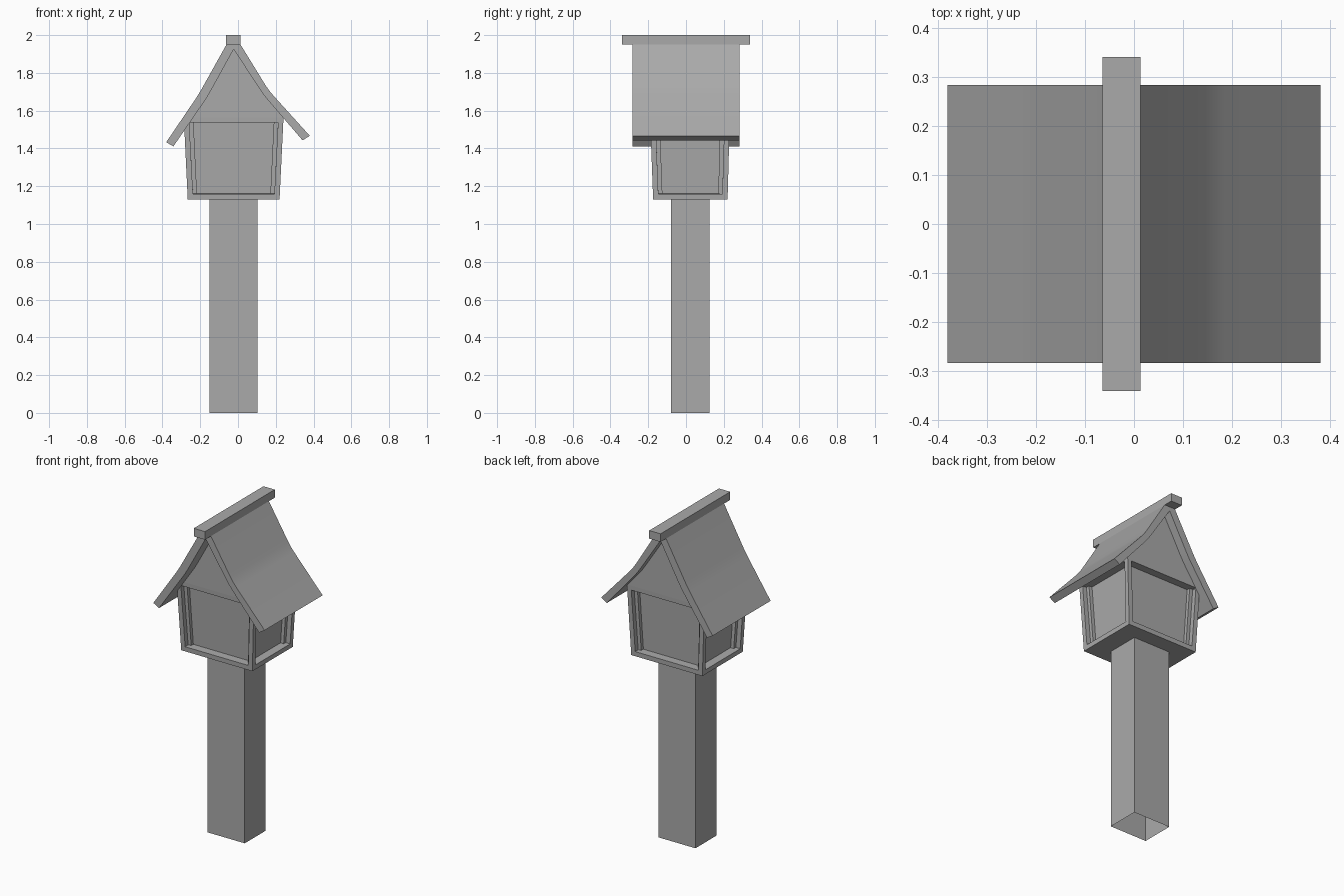
import bpy, bmesh, math
from mathutils import Vector

if "Cube" in bpy.data.objects:
    bpy.data.objects.remove(bpy.data.objects["Cube"], do_unlink=True)

grey = bpy.data.materials.new("plain_grey")
grey.use_nodes = True
colour = (0.4, 0.4, 0.4, 1)
grey.diffuse_color = colour
grey.node_tree.nodes["Principled BSDF"].inputs["Base Color"].default_value = colour


def finish(name, bm, smooth=False):
    bmesh.ops.recalc_face_normals(bm, faces=bm.faces)
    mesh = bpy.data.meshes.new(name)
    bm.to_mesh(mesh)
    bm.free()
    mesh.materials.append(grey)
    obj = bpy.data.objects.new(name, mesh)
    bpy.context.collection.objects.link(obj)
    if smooth:
        bpy.ops.object.select_all(action="DESELECT")
        obj.select_set(True)
        bpy.context.view_layer.objects.active = obj
        bpy.ops.object.shade_smooth_by_angle(angle=math.radians(30))
    return obj


def tapered_box(low, high, z0, z1):
    """Box whose bottom and top rectangles are (x0, x1, y0, y1)."""
    bm = bmesh.new()
    rings = []
    for (x0, x1, y0, y1), z in ((low, z0), (high, z1)):
        corners = ((x0, y0), (x1, y0), (x1, y1), (x0, y1))
        rings.append([bm.verts.new((x, y, z)) for x, y in corners])
    bm.faces.new(rings[0][::-1])
    bm.faces.new(rings[1])
    for i in range(4):
        j = (i + 1) % 4
        bm.faces.new((rings[0][i], rings[0][j], rings[1][j], rings[1][i]))
    bm.normal_update()
    return bm


def extrude_profile(points, y0, y1):
    """Solid made by pulling an (x, z) outline along y."""
    bm = bmesh.new()
    face = bm.faces.new([bm.verts.new((x, y0, z)) for x, z in points])
    result = bmesh.ops.extrude_face_region(bm, geom=[face], use_keep_orig=True)
    moved = [v for v in result["geom"] if isinstance(v, bmesh.types.BMVert)]
    bmesh.ops.translate(bm, verts=moved, vec=(0, y1 - y0, 0))
    return bm


def soften(points, reach=0.035):
    """Round the middle point of a three point line into a shallow bend."""
    a, b, c = (Vector(p) for p in points)
    start = b + (a - b).normalized() * reach
    end = b + (c - b).normalized() * reach
    return [a, start, (start + end + 2 * b) / 4, end, c]


# Hollow post, open at the foot
post_area = (-0.152, 0.102, -0.08, 0.125)
bm = tapered_box(post_area, post_area, 0, 1.13)
bmesh.ops.delete(bm, geom=[f for f in bm.faces if abs(f.normal.z) > 0.9],
                 context="FACES")
finish("post", bm)

# Flared house body with a recessed panel on each side
top_area = (-0.287, 0.241, -0.19, 0.232)
bm = tapered_box((-0.266, 0.22, -0.174, 0.22), top_area, 1.13, 1.565)
sides = [f for f in bm.faces if abs(f.normal.z) < 0.5]
bmesh.ops.inset_individual(bm, faces=sides, thickness=0.04)
for f in sides:
    f.normal_update()
    rim = list(f.edges)
    inward = -f.normal * 0.05
    panel = bmesh.ops.extrude_face_region(bm, geom=[f])
    verts = [v for v in panel["geom"] if isinstance(v, bmesh.types.BMVert)]
    bmesh.ops.translate(bm, verts=verts, vec=inward)
bmesh.ops.delete(bm, geom=[f for f in sides if f.is_valid], context="FACES_ONLY")
finish("house_body", bm)

# Gable walls, with their upper edges buried in the roof
gable = [(-0.287, 1.565), (0.241, 1.565), (0.149, 1.695),
         (-0.023, 1.935), (-0.18, 1.69)]
finish("gable", extrude_profile(gable, top_area[2], top_area[3]))

# Bent roof of even thickness, slightly lopsided
outer_left = soften([(-0.38, 1.433), (-0.208, 1.687), (-0.06, 1.952)])
outer_right = soften([(0.012, 1.952), (0.162, 1.708), (0.38, 1.467)])
inner_right = soften([(0.342, 1.443), (0.136, 1.682), (-0.023, 1.925)])
inner_left = soften([(-0.023, 1.925), (-0.16, 1.676), (-0.342, 1.411)])
outline = outer_left + outer_right + inner_right + inner_left[1:]
finish("roof", extrude_profile(outline, -0.283, 0.283), smooth=True)

# Ridge beam
beam_area = (-0.064, 0.013, -0.34, 0.34)
finish("ridge_beam", tapered_box(beam_area, beam_area, 1.95, 2.0))
